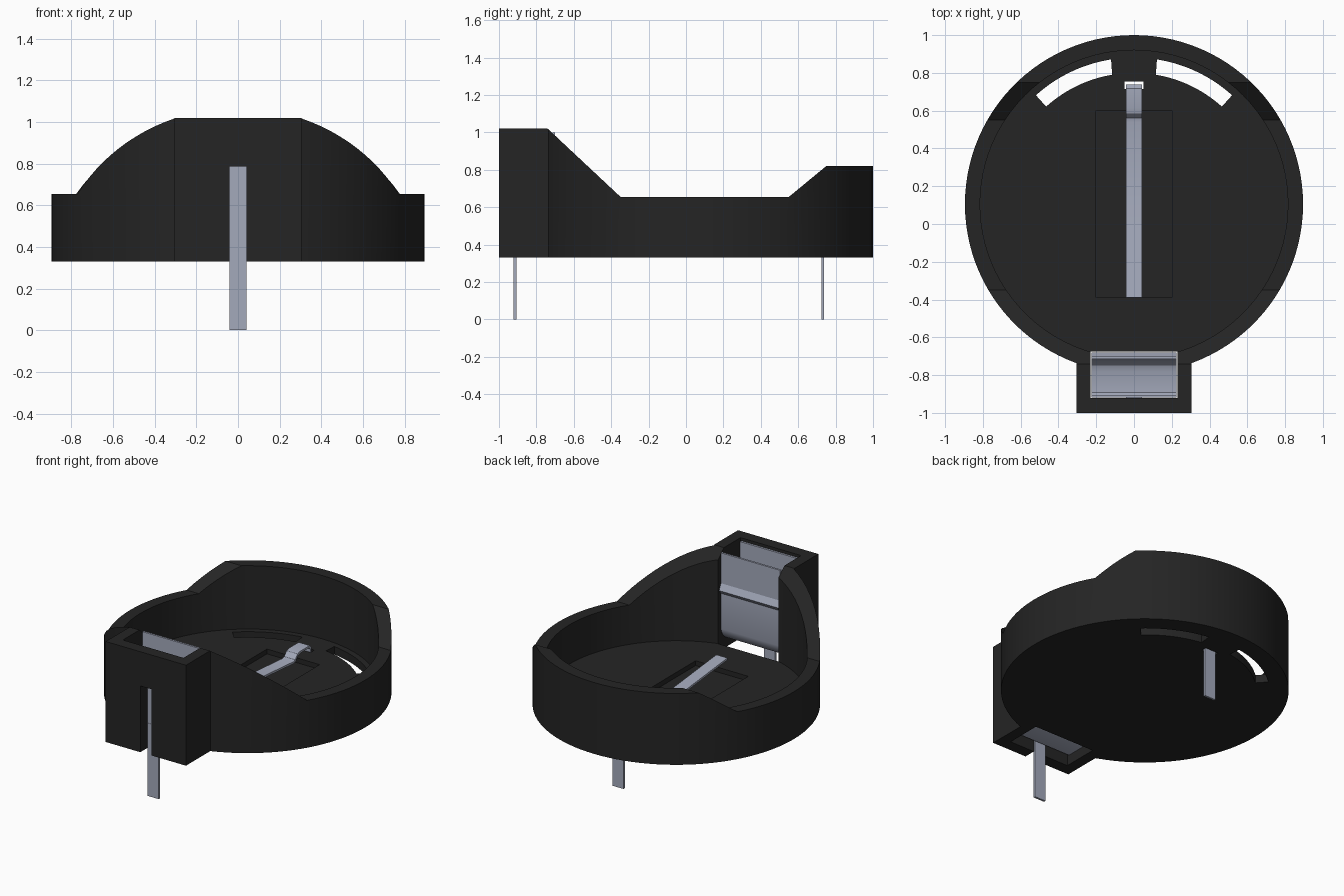
import bpy, bmesh, math
from mathutils import Vector

cube = bpy.data.objects.get("Cube")
if cube:
    bpy.data.objects.remove(cube, do_unlink=True)


def material(name, rgb, rough):
    m = bpy.data.materials.new(name)
    m.use_nodes = True
    m.diffuse_color = (*rgb, 1)
    b = m.node_tree.nodes["Principled BSDF"]
    b.inputs["Base Color"].default_value = (*rgb, 1)
    b.inputs["Roughness"].default_value = rough
    return m


BLACK = material("black plastic", (0.018, 0.018, 0.018), 0.6)
METAL = material("pale grey metal", (0.37, 0.40, 0.50), 0.5)

CY = 0.105        # centre of the round cup in y
R_OUT, R_IN = 0.895, 0.815
BASE, FLOOR, TOP = 0.33, 0.385, 1.02


def prism(name, pts, lo, hi, axis="z", mat=None):
    """Extrude a flat outline: (x, y) along z, or (y, z) along x."""
    bm = bmesh.new()
    place = (lambda a, b: (a, b, lo)) if axis == "z" else (lambda a, b: (lo, a, b))
    face = bm.faces.new([bm.verts.new(place(a, b)) for a, b in pts])
    res = bmesh.ops.extrude_face_region(bm, geom=[face])
    step = Vector((0, 0, hi - lo)) if axis == "z" else Vector((hi - lo, 0, 0))
    bmesh.ops.translate(bm, vec=step, verts=[g for g in res["geom"] if isinstance(g, bmesh.types.BMVert)])
    bmesh.ops.recalc_face_normals(bm, faces=bm.faces)
    me = bpy.data.meshes.new(name)
    bm.to_mesh(me)
    bm.free()
    ob = bpy.data.objects.new(name, me)
    bpy.context.collection.objects.link(ob)
    if mat:
        me.materials.append(mat)
    return ob


def arc(r, a0, a1, n):
    """Points on a circle round the cup centre, angles in radians."""
    return [(r * math.cos(a0 + (a1 - a0) * i / n), CY + r * math.sin(a0 + (a1 - a0) * i / n))
            for i in range(n + 1)]


def rect(x0, x1, y0, y1):
    return [(x0, y0), (x1, y0), (x1, y1), (x0, y1)]


def select_only(ob):
    bpy.ops.object.select_all(action="DESELECT")
    ob.select_set(True)
    bpy.context.view_layer.objects.active = ob


def boolean(ob, cutter, op="DIFFERENCE"):
    cutter.hide_render = True
    select_only(ob)
    mod = ob.modifiers.new("cut", "BOOLEAN")
    mod.operation, mod.object, mod.solver = op, cutter, "EXACT"
    bpy.ops.object.modifier_apply(modifier=mod.name)
    bpy.data.objects.remove(cutter, do_unlink=True)


def smooth(ob):
    select_only(ob)
    bpy.ops.object.shade_smooth_by_angle(angle=math.radians(25))


# Holder body: round outline with a square housing at the front
HW = 0.305
a = math.acos(HW / R_OUT)
outline = arc(R_OUT, -a, math.pi + a, 96) + [(-HW, -1), (HW, -1)]
body = prism("holder_body", outline, BASE, TOP, mat=BLACK)

# Side profile: tall front, low middle, raised back
side = [(-1.2, 0.1), (1.2, 0.1), (1.2, 0.82), (0.75, 0.82), (0.55, 0.655),
        (-0.35, 0.655), (-0.74, TOP), (-0.74, 1.3), (-1.2, 1.3)]
boolean(body, prism("profile_cutter", side, -1.2, 1.2, "x"), "INTERSECT")

# Round pocket
boolean(body, prism("pocket_cutter", arc(R_IN, 0, math.tau, 96)[:-1], FLOOR, 1.4))
# Shallow recess under the lower spring
boolean(body, prism("recess_cutter", rect(-0.2, 0.2, -0.39, 0.6), 0.352, 0.6))
# Housing cavity, open at top, bottom and towards the pocket
boolean(body, prism("cavity_cutter", rect(-0.23, 0.23, -0.92, -0.675), 0.1, 1.4))
# Slot in the housing front
boolean(body, prism("front_slot_cutter", rect(-0.042, 0.042, -1.2, -0.9), 0.1, 0.785))
# Hole for the rear pin
boolean(body, prism("pin_hole_cutter", rect(-0.05, 0.05, 0.715, 0.755), 0.1, 0.6))
# Curved slots through the floor
for s in (-1, 1):
    mid = math.pi / 2
    a0, a1 = mid + s * math.radians(9), mid + s * math.radians(42)
    pts = arc(0.776, a0, a1, 14) + arc(0.695, a1, a0 + s * 0.01, 14)
    boolean(body, prism("floor_slot_cutter", pts, 0.1, 0.6))
smooth(body)


def strip(name, path, half, t=0.014):
    """Bent sheet-metal strip following a (y, z) path, given thickness."""
    n = len(path)
    sides = ([], [])
    for i, p in enumerate(path):
        p = Vector(p)
        d0 = (p - Vector(path[i - 1])).normalized() if i else None
        d1 = (Vector(path[i + 1]) - p).normalized() if i < n - 1 else None
        d0, d1 = d0 or d1, d1 or d0
        tan = (d0 + d1).normalized()
        off = Vector((-tan.y, tan.x)) * (t / 2) / max(tan.dot(d0), 0.5)
        sides[0].append(tuple(p + off))
        sides[1].append(tuple(p - off))
    ob = prism(name, sides[0] + sides[1][::-1], -half, half, "x", METAL)
    smooth(ob)
    return ob


# Lower spring: free end rises, drops into the recess, then bends down as the rear pin
strip("lower_spring_and_pin",
      [(-0.39, 0.462), (0.1, 0.412), (0.54, 0.378), (0.565, 0.385), (0.59, 0.415),
       (0.615, 0.422), (0.715, 0.422), (0.731, 0.406), (0.731, 0)], 0.042)

# Front clip: folded sheet with a small ridge on the pocket side
strip("front_clip",
      [(-0.912, 1.0), (-0.912, 0.42), (-0.895, 0.4), (-0.78, 0.4), (-0.745, 0.415),
       (-0.72, 0.445), (-0.708, 0.48), (-0.708, 0.725), (-0.688, 0.75),
       (-0.708, 0.79), (-0.708, 1.0)], 0.225)

# Front pin below the clip
strip("front_pin", [(-0.914, 0.5), (-0.914, 0)], 0.042)
